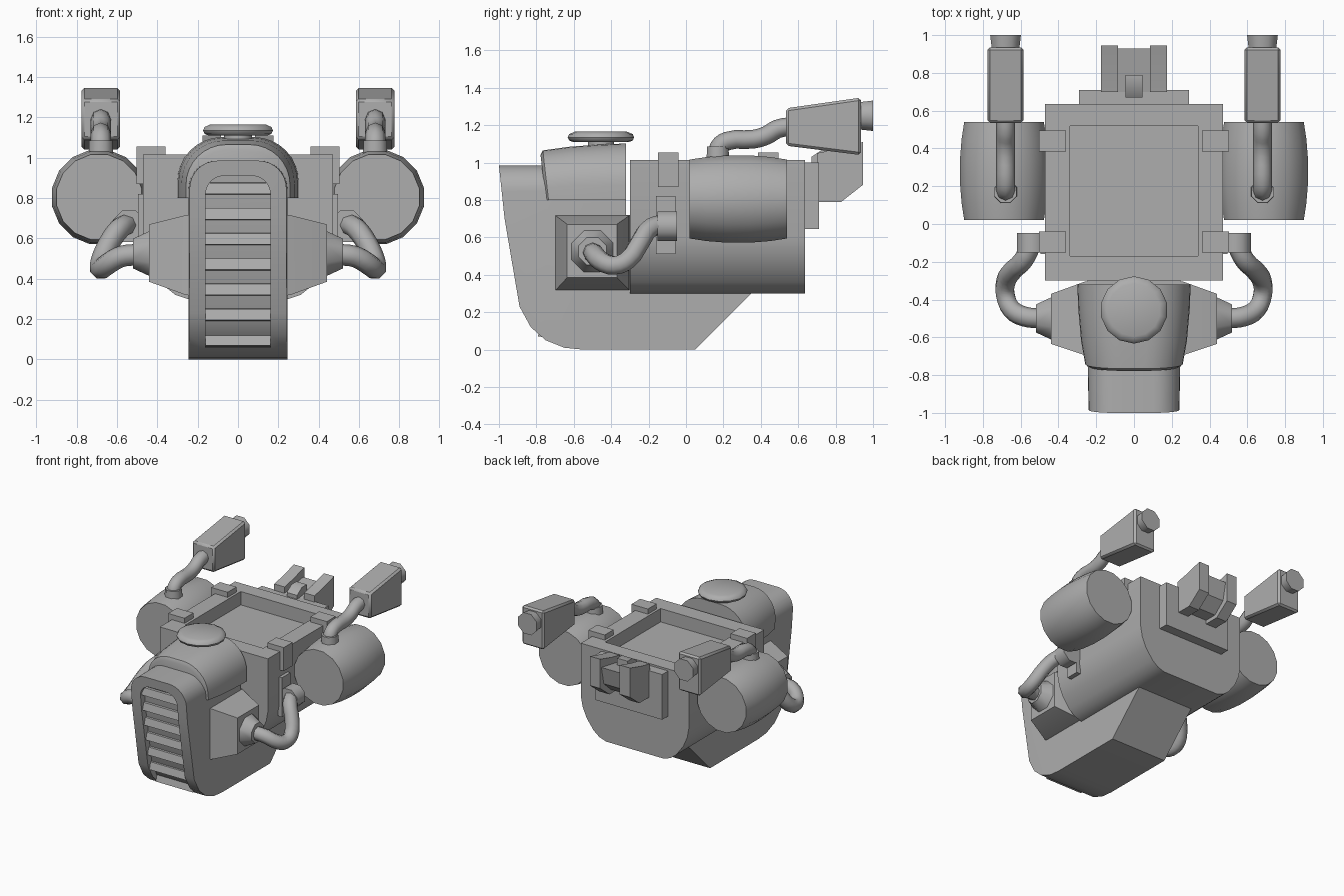
import bpy, bmesh, math
from mathutils import Vector

if "Cube" in bpy.data.objects:
    bpy.data.objects.remove(bpy.data.objects["Cube"])

grey = bpy.data.materials.new("plain_grey")
grey.diffuse_color = (0.42, 0.42, 0.42, 1)
grey.use_nodes = True
grey.node_tree.nodes["Principled BSDF"].inputs["Base Color"].default_value = grey.diffuse_color


def loft(name, rings, angle=35):
    """Skin a list of equal-length closed rings and cap both ends."""
    bm = bmesh.new()
    vs = [[bm.verts.new(p) for p in r] for r in rings]
    n = len(rings[0])
    for a, b in zip(vs, vs[1:]):
        for i in range(n):
            j = (i + 1) % n
            bm.faces.new((a[i], a[j], b[j], b[i]))
    bm.faces.new(vs[0])
    bm.faces.new(vs[-1])
    bmesh.ops.recalc_face_normals(bm, faces=bm.faces)
    me = bpy.data.meshes.new(name)
    bm.to_mesh(me)
    bm.free()
    ob = bpy.data.objects.new(name, me)
    bpy.context.collection.objects.link(ob)
    return finish(ob, angle)


def activate(ob):
    bpy.ops.object.select_all(action='DESELECT')
    ob.select_set(True)
    bpy.context.view_layer.objects.active = ob


def finish(ob, angle=35):
    ob.data.materials.clear()
    ob.data.materials.append(grey)
    activate(ob)
    bpy.ops.object.shade_smooth_by_angle(angle=math.radians(angle))
    return ob


def box(name, x, y, z):
    return loft(name, [[(x[0], y[0], k), (x[1], y[0], k), (x[1], y[1], k), (x[0], y[1], k)] for k in z])


def side_prism(name, yz, x0, x1):
    return loft(name, [[(x, y, z) for y, z in yz] for x in (x0, x1)])


def arch(hw, z0, z1, r, n=8):
    """Flat-bottomed outline with rounded upper corners, in x and z."""
    right = [(hw, z0)] + [(hw - r + r * math.cos(t), z1 - r + r * math.sin(t))
                          for t in [math.pi / 2 * i / n for i in range(n + 1)]]
    return right + [(-x, z) for x, z in reversed(right)]


def turned(name, centre, axis, profile, n, turn=0.5):
    """Solid of revolution along an axis; profile holds (offset, radius)."""
    rings = []
    for d, r in profile:
        ring = []
        for i in range(n):
            t = 2 * math.pi * (i + turn) / n
            p = [r * math.cos(t), r * math.sin(t)]
            p.insert(axis, d)
            ring.append(Vector(centre) + Vector(p))
        rings.append(ring)
    return loft(name, rings, 46)


def boolean(ob, cutter, op):
    m = ob.modifiers.new("cut", 'BOOLEAN')
    m.operation, m.object, m.solver = op, cutter, 'EXACT'
    activate(ob)
    bpy.ops.object.modifier_apply(modifier="cut")
    bpy.data.objects.remove(cutter)
    finish(ob)


def bevel(ob, width, seg=1):
    m = ob.modifiers.new("edge", 'BEVEL')
    m.width, m.segments, m.angle_limit = width, seg, math.radians(50)
    activate(ob)
    bpy.ops.object.modifier_apply(modifier="edge")
    finish(ob)


def pipe(name, pts, r):
    cu = bpy.data.curves.new(name, 'CURVE')
    cu.dimensions, cu.bevel_depth, cu.bevel_resolution = '3D', r, 2
    cu.use_fill_caps, cu.resolution_u = True, 3
    sp = cu.splines.new('BEZIER')
    sp.bezier_points.add(len(pts) - 1)
    for b, p in zip(sp.bezier_points, pts):
        b.co = p
        b.handle_left_type = b.handle_right_type = 'AUTO'
    ob = bpy.data.objects.new(name, cu)
    bpy.context.collection.objects.link(ob)
    activate(ob)
    bpy.ops.object.convert(target='MESH')
    finish(bpy.context.view_layer.objects.active, 50)


# nose and keel: side profile trimmed by a rounded arch
front = [(-1.0, .985), (-.97, .7), (-.89, .23), (-.83, .12), (-.75, .05), (-.65, .01)]
nose = side_prism("nose_keel", front + [(-.55, 0), (.05, 0), (.36, .31), (-.29, .31),
                                        (-.29, .72), (-.32, .72), (-.32, .985)], -.4, .4)
trim = loft("trim", [[(x * k, y, z) for x, z in arch(.245, -.1, .985, .14)]
                     for y, k in ((-1.1, .97), (-.75, 1), (.6, 1))])
boolean(nose, trim, 'INTERSECT')

# grille recess following the slope of the nose
cut = side_prism("grille_cut", [(-1.2, 1.1)] + [(y + .05, z) for y, z in
                 [(-1.01, 1.1)] + front] + [(-1.2, .01)], -.3, .3)
cut_arch = loft("cut_arch", [[(x, y, z) for x, z in arch(.16, .06, .91, .09)] for y in (-1.3, -.5)])
boolean(cut, cut_arch, 'INTERSECT')
boolean(nose, cut, 'DIFFERENCE')


def front_y(z):
    for (y1, z1), (y0, z0) in zip(front, front[1:]):
        if z >= z0:
            return y0 + (y1 - y0) * (z - z0) / (z1 - z0)
    return front[-1][0]


# grille slats
for i in range(7):
    z = .07 + .125 * i
    y = front_y(z + .03)
    side_prism("grille_slat", [(y + .015, z), (y + .075, z - .005), (y + .075, z + .06), (y + .03, z + .055)],
               -.162, .162)

# cowl over the nose
rings = []
for y, hw, top, r in ((-.78, .235, 1.04, .19), (-.765, .258, 1.065, .2), (-.62, .28, 1.085, .21),
                      (-.45, .295, 1.097, .22), (-.32, .3, 1.102, .22)):
    rings.append([(x, y + (.03 * (1.06 - z) / .26 if y < -.7 else 0), z) for x, z in arch(hw, .8, top, r)])
loft("cowl", rings)

# filler cap
turned("cap_neck", (0, -.455, 0), 2, [(1.05, .07), (1.13, .07)], 14)
turned("filler_cap", (0, -.455, 0), 2,
       [(1.11, .15), (1.118, .17), (1.135, .178), (1.152, .17), (1.165, .14)], 14)

# main body with rounded belly and a tray cut in the top
half = [(.47, 1.015), (.47, .6), (.455, .52), (.42, .44), (.36, .36), (.31, .32), (.25, .3)]
outline = half + [(-x, z) for x, z in reversed(half)]
body = loft("main_body", [[(x, y, z) for x, z in outline] for y in (-.3, .635)])
boolean(body, box("tray_cut", (-.34, .34), (-.17, .52), (.91, 1.2)), 'DIFFERENCE')

# rear plate and hitch
box("rear_plate", (-.29, .29), (.63, .71), (.645, 1.0))
cheek = [(.70, .79), (.83, .79), (.945, .88), (.945, 1.11), (.80, 1.07), (.70, 1.05)]
for x in (-.175, .085):
    side_prism("hitch_cheek", cheek, x, x + .09)
side_prism("hitch_core", [(.70, .82), (.81, .82), (.90, .90), (.93, 1.04), (.70, 1.0)], -.09, .09)
side_prism("hitch_tab", [(.67, .99), (.79, .99), (.79, 1.07), (.73, 1.07), (.67, 1.03)], -.045, .045)

for s in (-1, 1):
    # top corner clips
    for y in (-.15, .385):
        box("clip_top", sorted((s * .36, s * .503)), (y, y + .11), (1.0, 1.055))
        box("clip_side", sorted((s * .46, s * .503)), (y, y + .11), (.87, 1.02))

    # side tanks
    turned("side_tank", (s * .688, .28, .805), 1,
           [(-.26, .215), (-.17, .229), (-.06, .238), (.06, .238), (.17, .229), (.26, .215)], 16)

    # exhaust pipe, box and tip
    ex = s * .68
    turned("pipe_collar", (ex, .17, 0), 2, [(1.0, .066), (1.085, .062)], 8)
    pipe("exhaust_pipe", [(ex, .17, 1.02), (ex, .175, 1.08), (ex, .22, 1.115), (ex, .36, 1.125),
                          (ex, .43, 1.145), (ex, .49, 1.18), (ex, .58, 1.195)], .05)
    bevel(side_prism("exhaust_box", [(.535, 1.09), (.935, 1.04), (.935, 1.347), (.535, 1.29)],
                     ex - .096, ex + .096), .014)
    turned("exhaust_tip", (ex, 0, 1.25), 1, [(.92, .078), (1.0, .088)], 8)

    # intake pod and cone on the nose
    loft("intake_pod", [[(s * x, y0, z0), (s * x, y1, z0), (s * x, y1, z1), (s * x, y0, z1)]
                        for x, y0, y1, z0, z1 in ((.22, -.705, -.3, .315, .72), (.26, -.695, -.305, .32, .715),
                                                  (.44, -.635, -.37, .385, .67))])
    turned("intake_cone", (0, -.5, .525), 0, [(s * .43, .125), (s * .52, .08)], 8)

    # curved side hose
    pipe("side_hose", [(s * x, y, z) for x, y, z in (
        (.5, -.5, .52), (.58, -.49, .51), (.65, -.45, .47), (.68, -.38, .45), (.68, -.31, .48),
        (.645, -.25, .565), (.585, -.19, .65), (.54, -.1, .67))], .053)

    # hose clamp and mounting plate
    turned("hose_clamp", (s * .54, -.1, .66), 1, [(-.052, .085), (.052, .085)], 8)
    box("clamp_plate", sorted((s * .46, s * .495)), (-.16, -.055), (.51, .82))
